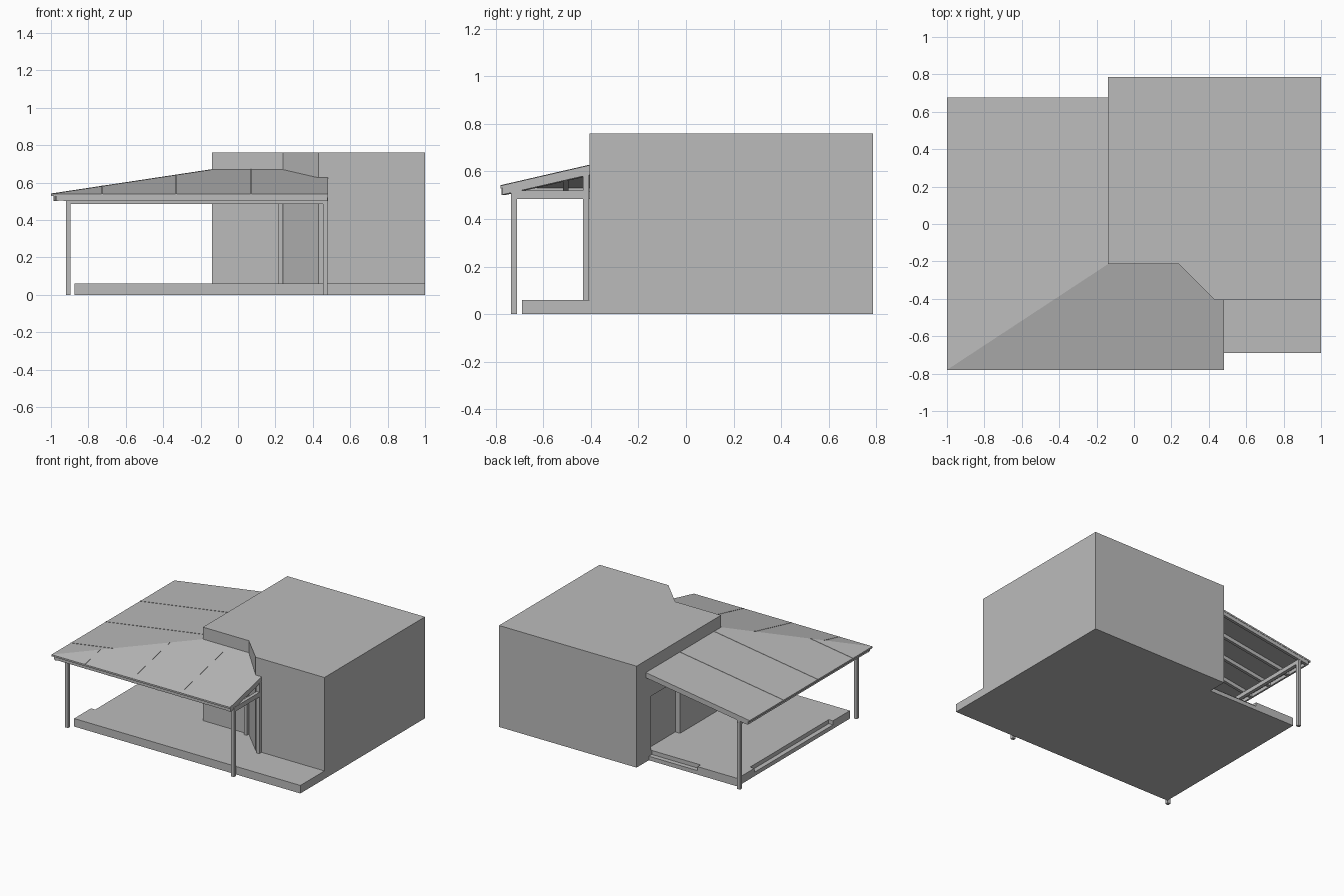
import bpy, bmesh
from mathutils import Vector

if "Cube" in bpy.data.objects:
    bpy.data.objects.remove(bpy.data.objects["Cube"])

grey = bpy.data.materials.new("plain_grey")
grey.use_nodes = True
tone = (0.5, 0.5, 0.5, 1)
grey.diffuse_color = tone
grey.node_tree.nodes["Principled BSDF"].inputs["Base Color"].default_value = tone


def prism(name, points, drop):
    """Solid made by hanging a flat polygon straight down."""
    bm = bmesh.new()
    face = bm.faces.new([bm.verts.new(p) for p in points])
    low = bmesh.ops.extrude_face_region(bm, geom=[face])["geom"]
    for v in low:
        if isinstance(v, bmesh.types.BMVert):
            v.co.z -= drop
    bmesh.ops.recalc_face_normals(bm, faces=bm.faces)
    mesh = bpy.data.meshes.new(name)
    bm.to_mesh(mesh)
    bm.free()
    mesh.materials.append(grey)
    ob = bpy.data.objects.new(name, mesh)
    bpy.context.collection.objects.link(ob)
    return ob


def box(name, x0, x1, y0, y1, z0, z1):
    return prism(name, [(x0, y0, z1), (x1, y0, z1), (x1, y1, z1), (x0, y1, z1)], z1 - z0)


def beam(name, a, b, width, depth):
    """Sloping beam whose top centre line runs from a to b."""
    a, b = Vector(a), Vector(b)
    side = (b - a).cross(Vector((0, 0, 1))).normalized() * width / 2
    return prism(name, [a - side, b - side, b + side, a + side], depth)


def cut(ob, *size):
    cutter = box("cutter", *size)
    cutter.hide_render = True
    mod = ob.modifiers.new("cut", "BOOLEAN")
    mod.operation = "DIFFERENCE"
    mod.solver = "EXACT"
    mod.object = cutter
    bpy.context.view_layer.objects.active = ob
    bpy.ops.object.modifier_apply(modifier="cut")
    bpy.data.objects.remove(cutter)


# Main dimensions of the roof
LEFT, RIGHT, FRONT, BACK = -1.0, 0.48, -0.78, 0.675
WALL_X, WALL_Y, EAVE, TOP = -0.14, -0.215, 0.54, 0.67
SHEET = 0.012


def left_z(x):
    return EAVE + (x - LEFT) / (WALL_X - LEFT) * (TOP - EAVE)


def front_z(y):
    return EAVE + (y - FRONT) / (WALL_Y - FRONT) * (TOP - EAVE)


def hip_x(y):
    return LEFT + (y - FRONT) / (WALL_Y - FRONT) * (WALL_X - LEFT)


def hip_y(x):
    return FRONT + (x - LEFT) / (WALL_X - LEFT) * (WALL_Y - FRONT)


# House block with chamfered front corner and a door recess in its right wall
outline = [(WALL_X, 0.785), (1, 0.785), (1, -0.405), (0.43, -0.405), (0.24, WALL_Y), (WALL_X, WALL_Y)]
house = prism("house", [(x, y, 0.76) for x, y in outline], 0.76)
cut(house, -0.2, -0.10, 0.27, 0.615, 0.06, 0.47)

# Terrace slab with two sunken steps along its edges
slab = box("terrace_slab", -0.875, 1, -0.69, 0.64, 0, 0.06)
cut(slab, -0.95, -0.84, -0.49, 0.44, 0.03, 0.1)
cut(slab, -0.545, -0.13, 0.605, 0.7, 0.03, 0.1)

# Roof sheets: left slope and front slope meeting at a hip
corner = (LEFT, FRONT, EAVE)
peak = (WALL_X, WALL_Y, TOP)
prism("left_roof", [corner, (LEFT, BACK, EAVE), (WALL_X, BACK, TOP), peak], SHEET)
side_z = front_z(-0.405)
prism("front_roof", [corner, (RIGHT, FRONT, EAVE), (RIGHT, -0.405, side_z),
                     (0.43, -0.405, side_z), (0.24, WALL_Y, TOP), peak], SHEET)

# Roof seams
for y in (0.27, -0.135, -0.55):
    end = min(WALL_X, hip_x(y))
    beam("left_seam", (LEFT, y, EAVE + 0.002), (end, y, left_z(end) + 0.002), 0.007, 0.004)
for x in (-0.725, -0.33, 0.07):
    end = min(WALL_Y, hip_y(x))
    beam("front_seam", (x, FRONT, EAVE + 0.002), (x, end, front_z(end) + 0.002), 0.007, 0.004)

# Rafters under both slopes
for i in range(8):
    y = 0.662 - i * 0.1945
    end = min(WALL_X, hip_x(y))
    beam("left_rafter", (-0.98, y, left_z(-0.98) - SHEET), (end, y, left_z(end) - SHEET), 0.022, 0.028)
for i in range(8):
    x = 0.467 - i * 0.1985
    end = -0.405 if x > 0.43 else min(WALL_Y, hip_y(x))
    if x > 0.24 and x < 0.43:
        end = WALL_Y - (x - 0.24)
    beam("front_rafter", (x, -0.77, front_z(-0.77) - SHEET), (x, end, front_z(end) - SHEET), 0.022, 0.028)
beam("hip_rafter", (-0.98, hip_y(-0.98), left_z(-0.98) - SHEET),
     (WALL_X, WALL_Y, TOP - SHEET), 0.022, 0.03)

# Eave boards
box("front_fascia", -0.985, 0.478, -0.772, -0.757, 0.505, 0.53)
box("left_fascia", -0.985, -0.972, -0.772, 0.672, 0.505, 0.53)

# Carrying beams on the posts
box("front_beam", -0.92, RIGHT, -0.735, -0.71, 0.485, 0.515)
box("left_beam", -0.92, -0.895, -0.735, 0.672, 0.485, 0.515)
box("side_beam", 0.455, RIGHT, -0.735, -0.41, 0.485, 0.52)

# Posts: three free standing, two against the house
for name, x, y, z0, z1 in (("front_right_post", -0.907, -0.722, 0, 0.5),
                           ("front_left_post", 0.467, -0.722, 0, 0.5),
                           ("back_right_post", -0.907, 0.66, 0, 0.5),
                           ("wall_post", 0.467, -0.42, 0.06, 0.59),
                           ("inner_post", 0.229, -0.227, 0.06, 0.63)):
    box(name, x - 0.0125, x + 0.0125, y - 0.0125, y + 0.0125, z0, z1)
